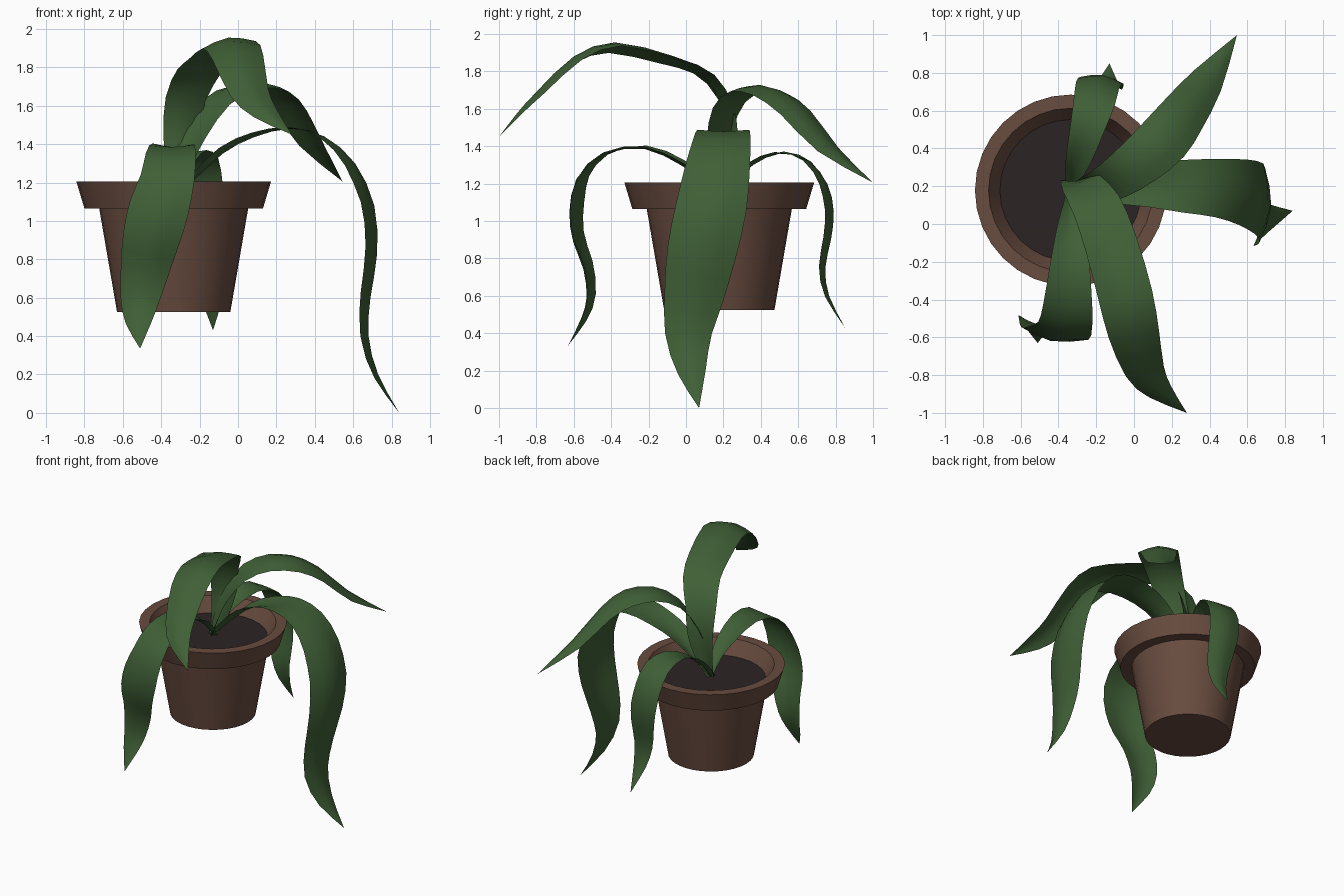
import bpy, bmesh, math
from mathutils import Vector

if "Cube" in bpy.data.objects:
    bpy.data.objects.remove(bpy.data.objects["Cube"])

CX, CY, SIDES = -0.335, 0.178, 32


def material(name, rgb):
    m = bpy.data.materials.new(name)
    m.diffuse_color = (*rgb, 1)
    m.use_nodes = True
    m.node_tree.nodes["Principled BSDF"].inputs["Base Color"].default_value = m.diffuse_color
    return m


clay = material("clay", (0.14, 0.072, 0.05))
earth = material("earth", (0.025, 0.017, 0.017))
green = material("leaf_green", (0.05, 0.115, 0.037))


def finish(bm, name, mat, angle):
    me = bpy.data.meshes.new(name)
    bm.to_mesh(me)
    bm.free()
    ob = bpy.data.objects.new(name, me)
    bpy.context.collection.objects.link(ob)
    me.materials.append(mat)
    bpy.ops.object.select_all(action='DESELECT')
    ob.select_set(True)
    bpy.context.view_layer.objects.active = ob
    bpy.ops.object.shade_smooth_by_angle(angle=math.radians(angle))


def lathe(name, profile, mat):
    bm = bmesh.new()
    vs = [bm.verts.new((CX + r, CY, z)) for r, z in profile]
    es = [bm.edges.new(p) for p in zip(vs, vs[1:])]
    bmesh.ops.spin(bm, geom=vs + es, cent=(CX, CY, 0), axis=(0, 0, 1),
                   angle=2 * math.pi, steps=SIDES, use_merge=True)
    bmesh.ops.remove_doubles(bm, verts=bm.verts, dist=1e-4)
    bmesh.ops.recalc_face_normals(bm, faces=bm.faces)
    finish(bm, name, mat, 30)


def catmull(a, b, c, d, t):
    return 0.5 * (2 * b + (c - a) * t + (2 * a - 5 * b + 4 * c - d) * t * t
                  + (3 * b - a - 3 * c + d) * t ** 3)


def leaf(name, points, heading, roll=0, steps=2):
    """points: x, y, z, width; heading: horizontal direction of growth;
    roll: how far the left edge is lifted"""
    p = [Vector((CX, CY, 1.11, 0.05))] + [Vector(q) for q in points]
    ext = [2 * p[0] - p[1]] + p + [2 * p[-1] - p[-2]]
    path = [catmull(*ext[i:i + 4], k / steps)
            for i in range(len(p) - 1) for k in range(steps)] + [p[-1]]
    side = Vector((-heading[1], heading[0], 0)).normalized() + Vector((0, 0, roll))
    bm = bmesh.new()
    rows = []
    for i, q in enumerate(path):
        tan = (path[min(i + 1, len(path) - 1)] - path[max(i - 1, 0)]).to_3d().normalized()
        across = (side - tan * side.dot(tan)).normalized()
        up = tan.cross(across)
        # folded channel at the base, arched over further out
        crown = min(0.13, -0.3 + 0.85 * i / len(path))
        w = max(q.w, 0)
        rows.append([bm.verts.new(q.to_3d() + across * (s * w / 2)
                                  - up * (crown * w * abs(s) ** 1.5))
                     for s in (-1, -0.5, 0, 0.5, 1)])
    for a, b in zip(rows, rows[1:]):
        for j in range(4):
            bm.faces.new((a[j], b[j], b[j + 1], a[j + 1]))
    bmesh.ops.remove_doubles(bm, verts=bm.verts, dist=1e-4)
    finish(bm, name, green, 60)


# Pot with overhanging rim, and the soil inside
lathe("pot", [(0, 0.525), (0.295, 0.525), (0.388, 1.065), (0.465, 1.065),
              (0.507, 1.205), (0.435, 1.205), (0.365, 1.08)], clay)
lathe("soil", [(0.375, 1.1), (0, 1.105)], earth)

# Five arching leaves
leaf("back_leaf", [
    (-.32, .26, 1.21, .09), (-.29, .36, 1.3, .14), (-.25, .5, 1.36, .18),
    (-.21, .65, 1.325, .22), (-.19, .755, 1.2, .23), (-.17, .79, 1.05, .23),
    (-.155, .775, .9, .21), (-.145, .745, .75, .17), (-.135, .765, .6, .11),
    (-.13, .85, .43, 0)], (.15, 1))
leaf("back_right_leaf", [
    (-.28, .18, 1.27, .12), (-.21, .19, 1.45, .18), (-.11, .23, 1.62, .22),
    (.03, .33, 1.72, .26), (.17, .46, 1.71, .28), (.28, .6, 1.605, .25),
    (.4, .77, 1.4, .18), (.545, 1.0, 1.205, 0)], (.75, .75))
leaf("right_leaf", [
    (-.22, .19, 1.22, .12), (-.08, .2, 1.35, .19), (.08, .21, 1.435, .24),
    (.27, .2, 1.48, .28), (.45, .19, 1.44, .31), (.61, .165, 1.3, .35),
    (.71, .13, 1.08, .38), (.725, .08, .83, .37), (.69, .04, .6, .32),
    (.68, .01, .4, .25), (.73, .03, .2, .15), (.84, .07, 0, 0)], (1, -.08))
leaf("front_leaf", [
    (-.31, .21, 1.27, .13), (-.29, .23, 1.45, .19), (-.27, .2, 1.63, .22),
    (-.2, .1, 1.79, .26), (-.13, -.09, 1.885, .28), (-.05, -.38, 1.955, .29),
    (0, -.6, 1.88, .27), (.06, -.8, 1.69, .21), (.14, -.9, 1.58, .14),
    (.28, -1.0, 1.45, 0)], (.25, -1), roll=.13)
leaf("front_left_leaf", [
    (-.33, .08, 1.22, .1), (-.33, -.03, 1.3, .16), (-.34, -.22, 1.385, .21),
    (-.35, -.43, 1.36, .26), (-.37, -.57, 1.24, .29), (-.42, -.62, 1.07, .32),
    (-.46, -.605, .9, .3), (-.49, -.55, .75, .26), (-.515, -.53, .6, .21),
    (-.52, -.56, .48, .14), (-.51, -.63, .335, 0)], (-.2, -1))
